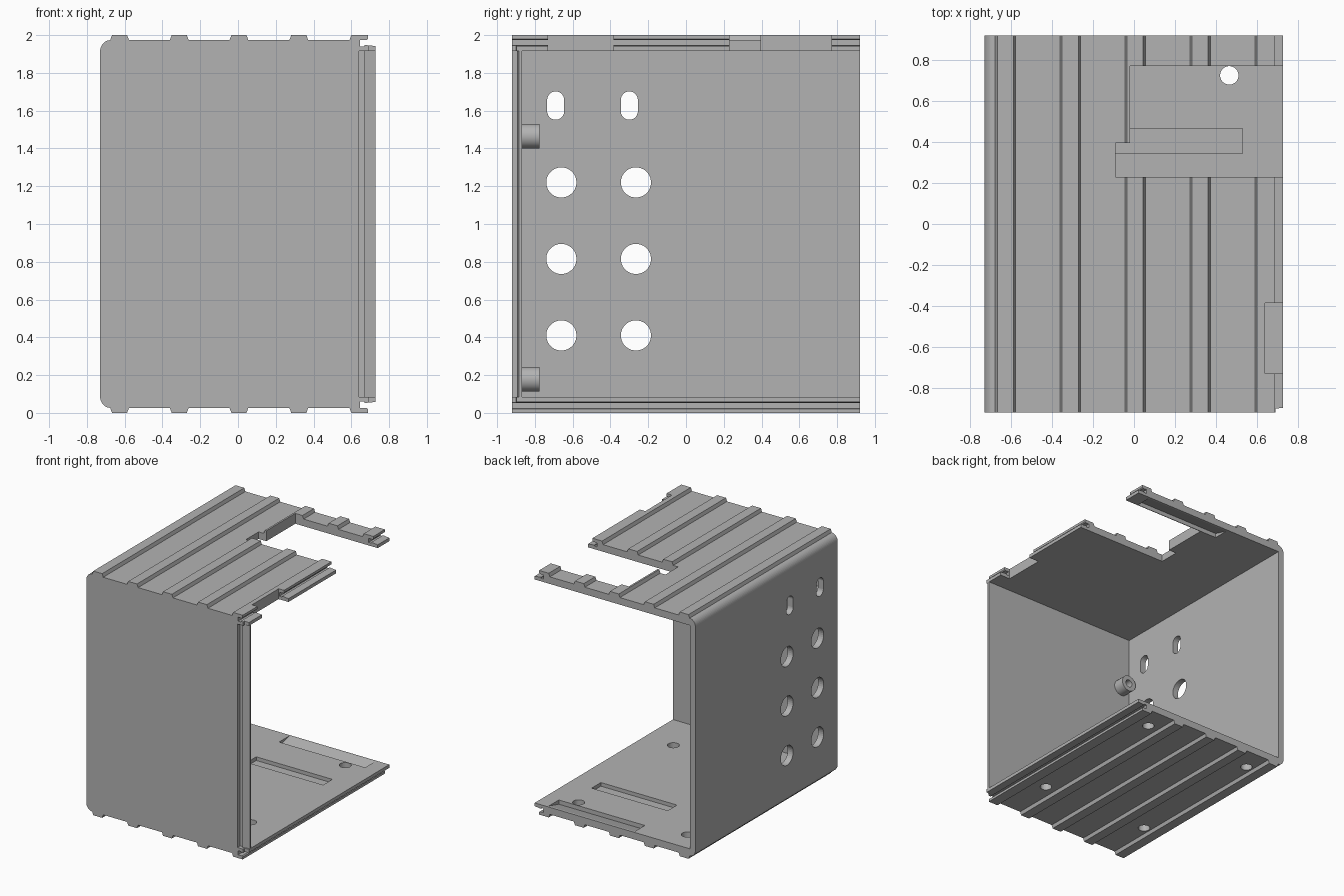
import bpy, bmesh
from math import sin, cos, pi, radians

old = bpy.data.objects.get("Cube")
if old:
    bpy.data.objects.remove(old, do_unlink=True)

grey = bpy.data.materials.new("light grey")
grey.use_nodes = True
colour = (0.45, 0.45, 0.45, 1)
grey.diffuse_color = colour
grey.node_tree.nodes["Principled BSDF"].inputs["Base Color"].default_value = colour


def prism(name, points, axis, low, high):
    """Extrude a 2D outline along an axis; outlines are (y,z), (x,z) or (x,y)."""
    place = {"x": lambda a, b, c: (c, a, b),
             "y": lambda a, b, c: (a, c, b),
             "z": lambda a, b, c: (a, b, c)}[axis]
    bm = bmesh.new()
    face = bm.faces.new([bm.verts.new(place(a, b, low)) for a, b in points])
    moved = bmesh.ops.extrude_face_region(bm, geom=[face])["geom"]
    step = place(0, 0, high - low)
    bmesh.ops.translate(bm, vec=step, verts=[v for v in moved if isinstance(v, bmesh.types.BMVert)])
    bmesh.ops.recalc_face_normals(bm, faces=bm.faces)
    mesh = bpy.data.meshes.new(name)
    bm.to_mesh(mesh)
    bm.free()
    mesh.materials.append(grey)
    ob = bpy.data.objects.new(name, mesh)
    bpy.context.collection.objects.link(ob)
    return ob


def rect(a0, a1, b0, b1):
    return [(a0, b0), (a1, b0), (a1, b1), (a0, b1)]


def oval(a, b, r, half=0, n=32):
    """Circle, or upright slot when half is above zero."""
    pts = []
    for i in range(n):
        t = 2 * pi * (i + 0.5) / n
        pts.append((a + r * cos(t), b + r * sin(t) + (half if sin(t) > 0 else -half)))
    return pts


def cut(target, *shape):
    cutter = prism("cutter", *shape)
    cutter.hide_render = True
    mod = target.modifiers.new("cut", "BOOLEAN")
    mod.operation = "DIFFERENCE"
    mod.solver = "EXACT"
    mod.object = cutter
    with bpy.context.temp_override(object=target, active_object=target):
        bpy.ops.object.modifier_apply(modifier=mod.name)
    bpy.data.objects.remove(cutter, do_unlink=True)


# Shell: floor, side wall and roof as one ribbed C profile
INNER, SLAB, TOP = 1.915, 1.973, 2.0
upper = [(0.727, INNER), (0.727, 1.942), (0.67, 1.948), (0.67, 1.94), (0.645, 1.94),
         (0.645, SLAB), (0.68, SLAB), (0.687, 1.98), (0.687, TOP), (0.6, TOP), (0.59, SLAB)]
for c in (0.322, 0.005, -0.311, -0.627):
    upper += [(c + 0.05, SLAB), (c + 0.04, TOP), (c - 0.04, TOP), (c - 0.05, SLAB)]
for i in range(1, 11):
    t = radians(90 + 9 * i)
    upper.append((-0.678 + 0.052 * cos(t), 1.913 + 0.06 * sin(t)))
lower = [(x, 2 - z) for x, z in reversed(upper)]
shell = prism("ribbed_shell", upper + lower + [(-0.68, 2 - INNER), (-0.68, INNER)], "y", -0.92, 0.92)

# Roof opening, roof edge notch and front ends of the tongues
cut(shell, [(-0.09, 0.23), (1, 0.23), (1, 0.77), (-0.02, 0.77), (-0.02, 0.395), (-0.09, 0.395)],
    "z", 1.8, 2.2)
cut(shell, rect(0.638, 1, -0.73, -0.385), "z", 1.8, 2.2)
cut(shell, [(0.69, -1), (1, -1), (1, -0.88), (0.69, -0.9)], "z", -0.5, 2.5)

# Side wall openings
for y in (-0.66, -0.265):
    for z in (0.41, 0.815, 1.22):
        cut(shell, oval(y, z, 0.08), "x", -1, -0.5)
for y in (-0.69, -0.3):
    cut(shell, oval(y, 1.627, 0.045, 0.03), "x", -1, -0.5)

# Floor screw holes and shallow slot
for x in (0.465, -0.52):
    for y in (0.725, -0.5):
        cut(shell, oval(x, y, 0.045), "z", -0.2, 0.3)
cut(shell, rect(-0.16, 0.53, 0.345, 0.465), "z", 0.055, 0.3)

# Ramped latch pockets near the back edge, in floor and roof
ramp = [(0.775, 0.05), (0.905, 0.085), (0.905, 0.2), (0.775, 0.2)]
cut(shell, ramp, "x", -0.17, 0.61)
cut(shell, [(y, 2 - z) for y, z in ramp], "x", -0.17, 0.61)

# Front wall with stepped tongue on its open edge
prism("front_wall", [(-0.68, -0.92), (0.64, -0.92), (0.64, -0.885), (0.67, -0.885), (0.67, -0.896),
                     (0.727, -0.885), (0.727, -0.868), (-0.68, -0.868)], "z", 2 - INNER, INNER)

# Hollow screw bosses behind the front wall
for name, z in (("lower_boss", 0.178), ("upper_boss", 1.465)):
    boss = prism(name, oval(-0.6, z, 0.066), "y", -0.87, -0.775)
    cut(boss, oval(-0.6, z, 0.03), "y", -0.85, -0.7)
    bpy.ops.object.select_all(action="DESELECT")
    boss.select_set(True)
    bpy.context.view_layer.objects.active = boss
    bpy.ops.object.shade_smooth_by_angle(angle=radians(30))
